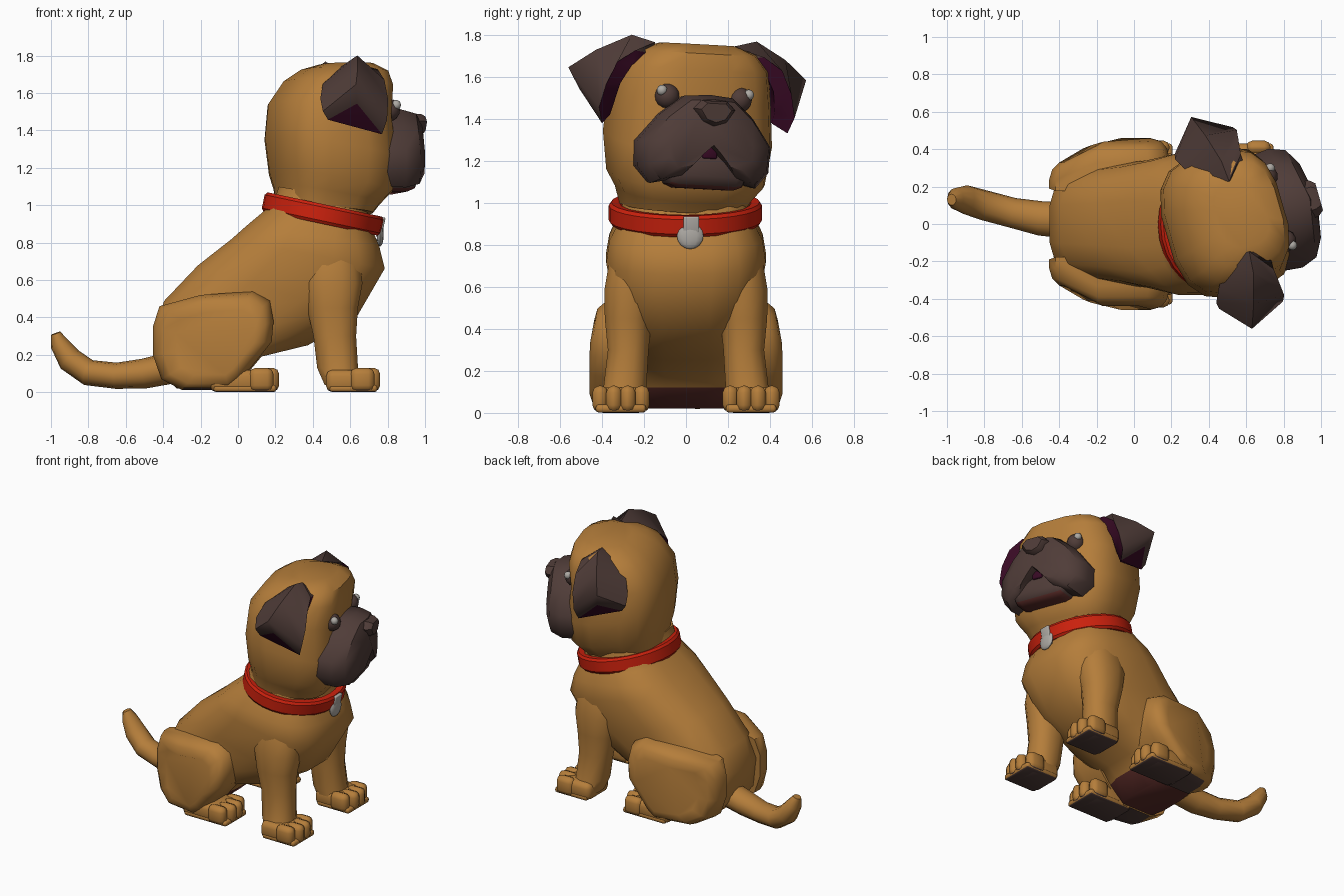
import bpy, bmesh
from math import sin, cos, pi, radians
from mathutils import Matrix, Vector

if "Cube" in bpy.data.objects:
    bpy.data.objects.remove(bpy.data.objects["Cube"])


def material(name, r, g, b):
    m = bpy.data.materials.new(name)
    m.use_nodes = True
    m.diffuse_color = (r, g, b, 1)
    m.node_tree.nodes["Principled BSDF"].inputs["Base Color"].default_value = (r, g, b, 1)
    return m


TAN = material("tan_fur", 0.46, 0.207, 0.043)
DARK = material("dark_brown_fur", 0.08, 0.046, 0.04)
RED = material("red_collar", 0.6, 0.015, 0.004)
GREY = material("light_grey", 0.42, 0.4, 0.37)
PURPLE = material("inner_purple", 0.04, 0.003, 0.018)
MAROON = material("maroon_belly", 0.11, 0.026, 0.022)

# Turned, slightly tilted head frame, and the sloping collar frame
HEAD = (Matrix.Translation((0.47, 0, 1.5)) @ Matrix.Rotation(radians(16), 4, 'Z')
        @ Matrix.Rotation(radians(-3), 4, 'X') @ Matrix.Translation((0, 0, -1.5)))
COLLAR = Matrix.Translation((.453, -.003, .953)) @ Matrix.Rotation(radians(12), 4, 'Y')


def finish(name, bm, mats, rule=None, matrix=None, angle=35):
    if matrix:
        bm.transform(matrix)
    bm.normal_update()
    bm.faces.index_update()
    if rule:
        for f in bm.faces:
            f.material_index = int(rule(f))
    me = bpy.data.meshes.new(name)
    bm.to_mesh(me)
    bm.free()
    for m in mats:
        me.materials.append(m)
    ob = bpy.data.objects.new(name, me)
    bpy.context.collection.objects.link(ob)
    bpy.ops.object.select_all(action='DESELECT')
    ob.select_set(True)
    bpy.context.view_layer.objects.active = ob
    bpy.ops.object.shade_smooth_by_angle(angle=radians(angle))


def skin(rings, closed=False):
    """Bridge rings of points; cap the ends unless the loop is closed."""
    bm = bmesh.new()
    vs = [[bm.verts.new(p) for p in r] for r in rings]
    n = len(vs[0])
    for a, b in zip(vs, vs[1:] + ([vs[0]] if closed else [])):
        for i in range(n):
            bm.faces.new((a[i], a[(i + 1) % n], b[(i + 1) % n], b[i]))
    if not closed:
        bm.faces.new(vs[0])
        bm.faces.new(vs[-1])
    bmesh.ops.recalc_face_normals(bm, faces=bm.faces)
    return bm


def ring(bx, bz, fx, fz, w, y=0, n=2.9, sides=16):
    """Rounded section from a back point to a front point, w half wide."""
    pts = []
    for i in range(sides):
        t = 2 * pi * (i + 0.5) / sides
        c, s = cos(t), sin(t)
        c = abs(c) ** (2 / n) * (1 if c > 0 else -1)
        s = abs(s) ** (2 / n) * (1 if s > 0 else -1)
        pts.append(((bx + fx) / 2 + c * (fx - bx) / 2, y + s * w,
                    (bz + fz) / 2 + c * (fz - bz) / 2))
    return pts


def add_box(bm, lo, hi, bevel):
    lo, hi = Vector(lo), Vector(hi)
    m = Matrix.Translation((lo + hi) / 2) @ Matrix.Diagonal((*(hi - lo), 1))
    vs = bmesh.ops.create_cube(bm, size=1, matrix=m)["verts"]
    edges = list({e for v in vs for e in v.link_edges})
    bmesh.ops.bevel(bm, geom=edges, offset=bevel, segments=2, profile=0.5, affect='EDGES')


def box(name, lo, hi, bevel, mats, matrix, rule=None):
    bm = bmesh.new()
    add_box(bm, lo, hi, bevel)
    finish(name, bm, mats, rule, matrix, 50)


def ball(name, c, r, mat, matrix, scale=(1, 1, 1)):
    bm = bmesh.new()
    bmesh.ops.create_uvsphere(bm, u_segments=12, v_segments=8, radius=r,
                              matrix=Matrix.Translation(c) @ Matrix.Diagonal((*scale, 1)))
    finish(name, bm, [mat], matrix=matrix)


def is_sole(f):
    return f.normal.z < -.5 and f.calc_center_median().z < .035


# Torso, with the maroon underside
torso = [(-.33, .02, -.04, .02, .26), (-.43, .12, .07, .12, .29), (-.455, .33, .13, .19, .31),
         (-.40, .49, .38, .25, .32), (-.22, .68, .64, .40, .345), (-.04, .82, .79, .66, .385),
         (.04, .89, .76, .78, .37), (.13, .965, .73, .85, .335), (.19, 1.02, .70, .91, .31),
         (.215, 1.1, .69, 1.02, .3)]
finish("torso", skin([ring(*r) for r in torso]), [TAN, MAROON],
       lambda f: f.calc_center_median().z < .1 and f.normal.z < -.3 and f.normal.x > -.4, angle=50)

# Tail, swept along a curling path
path = [(-.36, .02, .13, .085), (-.5, .03, .10, .08), (-.65, .06, .088, .07),
        (-.8, .10, .105, .07), (-.9, .13, .175, .068), (-.955, .135, .26, .05), (-.975, .13, .315, .026)]
rings = []
for i, p in enumerate(path):
    a, b = path[max(i - 1, 0)], path[min(i + 1, len(path) - 1)]
    d = (Vector(b[:3]) - Vector(a[:3])).normalized()
    u = d.cross(Vector((0, 1, 0))).normalized()
    v = d.cross(u)
    rings.append([Vector(p[:3]) + p[3] * (cos(k * pi / 6) * u + 1.15 * sin(k * pi / 6) * v)
                  for k in range(12)])
finish("tail", skin(rings), [TAN], angle=50)


# Legs and paws
def paw(name, x0, x1, side, w):
    bm = bmesh.new()
    add_box(bm, (x0, side * .31 - w, 0), (x1 - .06, side * .31 + w, .12), .035)
    add_box(bm, (x0 + .02, side * .31 - w, .001), (x1 - .015, side * .31 + w, .04), .015)
    for i in range(4):
        y = side * .31 + (i - 1.5) * .066
        tip = x1 - (.03 if i in (0, 3) else 0)
        add_box(bm, (tip - .13, y - .037, .004), (tip, y + .037, .13), .033)
    finish(name, bm, [TAN, DARK], is_sole, angle=50)


front = [(.46, .66, .04, .305, .115), (.42, .645, .13, .29, .105), (.40, .635, .3, .275, .10),
         (.365, .645, .45, .275, .115), (.34, .67, .58, .265, .128), (.34, .66, .72, .24, .13),
         (.40, .6, .86, .21, .10)]
thigh = [(-.42, .46), (-.2, .52), (.08, .54), (.17, .49), (.19, .38), (.18, .27), (.10, .17),
         (.01, .06), (-.05, .012), (-.3, .012), (-.41, .07), (-.455, .2), (-.455, .35)]
for side, label in ((1, "left"), (-1, "right")):
    finish(label + "_front_leg", skin([ring(b, z, f, z, w, side * y, 2.3, 12)
                                       for b, f, z, y, w in front]), [TAN])
    paw(label + "_front_paw", .47, .76, side, .12)
    rings = []
    for y, s in ((.19, 1), (.35, 1), (.41, .95), (.445, .85), (.46, .66)):
        rings.append([(-.1 + (x + .1) * s,
                       side * (y - .5 * max(0, -.22 - x) * (y > .3) - .12 * max(0, z - .35)),
                       .25 + (z - .25) * s) for x, z in thigh])
    finish(label + "_thigh", skin(rings), [TAN, DARK], is_sole, angle=50)
    paw(label + "_hind_paw", -.15, .22, side, .12)

# Collar band and its tag
rings = []
for i in range(28):
    t = 2 * pi * i / 28
    rings.append([(cos(t) * (.303 + r), sin(t) * (.343 + r), z) for r, z in
                  ((-.03, -.048), (.01, -.052), (.022, -.036), (.022, .036), (.01, .052), (-.03, .048))])
finish("collar", skin(rings, True), [RED], matrix=COLLAR)
box("tag_loop", (.31, -.01, -.08), (.333, .066, .05), .006, [GREY], COLLAR)
ball("tag_disc", (.76, .02, .843), .063, GREY, None, (.3, 1, 1))

# Head
skull = [(-.26, 1.0, .23, .95, .29), (-.265, 1.1, .27, 1.0, .32), (-.285, 1.18, .335, 1.065, .37),
         (-.305, 1.37, .355, 1.24, .395), (-.285, 1.55, .33, 1.47, .38),
         (-.2, 1.67, .345, 1.63, .35), (-.11, 1.73, .325, 1.71, .28), (-.02, 1.755, .25, 1.755, .18)]
finish("head", skin([ring(*r, y=.01) for r in skull]), [TAN], matrix=HEAD, angle=40)

# Muzzle with a notched upper lip
half = [(.12, 1.50), (.23, 1.41), (.33, 1.28), (.325, 1.16), (.26, 1.085), (.15, 1.11), (.07, 1.2)]
lip = [(0, 1.51)] + half + [(0, 1.265)] + [(-y, z) for y, z in reversed(half)]
rings = [[(x - .18 * abs(y) * s, y * s, 1.29 + (z - 1.29) * (s + .02)) for y, z in lip]
         for x, s in ((.28, .96), (.41, 1), (.49, .9), (.525, .62))]
finish("muzzle", skin(rings), [DARK], matrix=HEAD, angle=40)
box("chin", (.22, -.2, 1.065), (.465, .2, 1.25), .06, [DARK, MAROON], HEAD,
    lambda f: f.normal.z < -.8)
box("mouth", (.3, -.035, 1.21), (.472, .035, 1.265), .008, [PURPLE], HEAD)

# Nose
bm = skin([[(x, y * s, 1.435 + z * s) for y, z in
            ((-.06, .05), (.06, .05), (.1, .01), (.06, -.05), (0, -.07), (-.06, -.05), (-.1, .01))]
           for x, s in ((.36, 1.1), (.51, 1), (.54, .75))])
finish("nose", bm, [DARK], matrix=HEAD)

# Eyes and folded ears; each ear row runs back edge, fold, front edge, purple lining
flap = [[(-.03, .2, 1.69), (.1, .195, 1.755), (.2, .32, 1.71), (.2, .24, 1.70)],
        [(-.11, .33, 1.63), (.09, .31, 1.785), (.21, .41, 1.65), (.19, .33, 1.64)],
        [(-.145, .40, 1.55), (.045, .47, 1.705), (.215, .46, 1.54), (.18, .38, 1.55)],
        [(-.14, .43, 1.48), (0, .59, 1.615), (.2, .485, 1.43), (.15, .40, 1.45)],
        [(-.11, .42, 1.435), (.02, .535, 1.515), (.178, .46, 1.355), (.10, .40, 1.40)]]
for side, label in ((1, "left"), (-1, "right")):
    ball(label + "_eye", (.3, side * .18, 1.5), .06, DARK, HEAD)
    ball(label + "_eye_glint", (.33, side * .215, 1.525), .026, GREY, HEAD)
    ear = skin([[(x, side * y, z) for x, y, z in row] for row in flap])
    caps = len(ear.faces) - 2
    finish(label + "_ear", ear, [DARK, PURPLE],
           lambda f: f.index > caps or (f.index < caps and f.index % 4 > 1), HEAD, 60)
